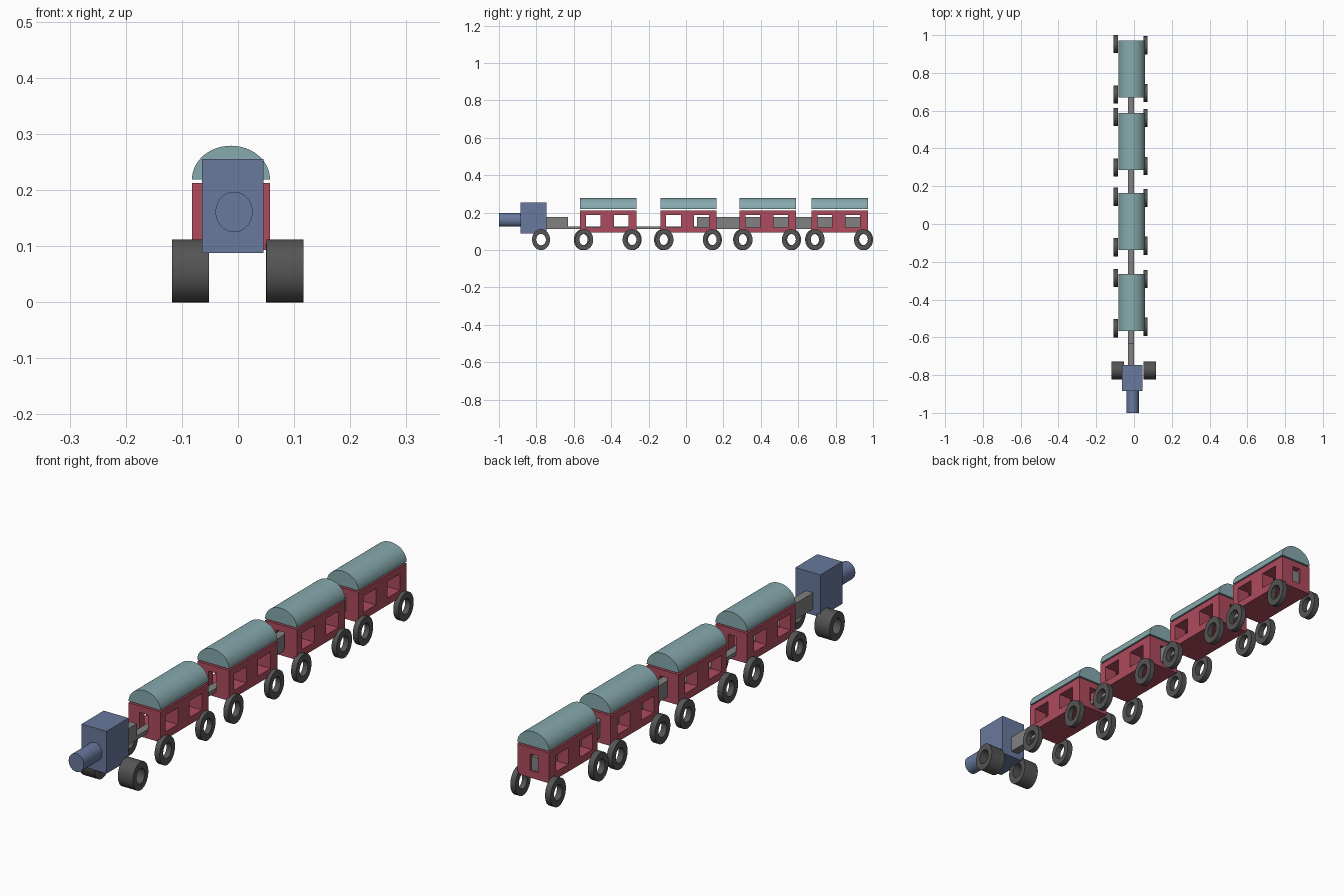
import bpy, bmesh, math

if "Cube" in bpy.data.objects:
    bpy.data.objects.remove(bpy.data.objects["Cube"])

def material(name, rgb):
    m = bpy.data.materials.new(name)
    m.diffuse_color = (*rgb, 1)
    m.use_nodes = True
    m.node_tree.nodes["Principled BSDF"].inputs["Base Color"].default_value = m.diffuse_color
    return m

BLUE = material("engine_blue", (0.14, 0.19, 0.34))
RED = material("carriage_red", (0.42, 0.07, 0.11))
TEAL = material("roof_teal", (0.24, 0.40, 0.42))
DARK = material("wheel_grey", (0.09, 0.09, 0.09))
GREY = material("coupler_grey", (0.22, 0.22, 0.22))

def finish(name, bm, mat, smooth=False):
    bmesh.ops.recalc_face_normals(bm, faces=bm.faces[:])
    me = bpy.data.meshes.new(name)
    bm.to_mesh(me)
    bm.free()
    me.materials.append(mat)
    ob = bpy.data.objects.new(name, me)
    bpy.context.collection.objects.link(ob)
    if smooth:
        bpy.ops.object.select_all(action='DESELECT')
        bpy.context.view_layer.objects.active = ob
        ob.select_set(True)
        bpy.ops.object.shade_smooth_by_angle(angle=math.radians(30))
    return ob

def box(name, x, y, z, mat):
    bm = bmesh.new()
    bmesh.ops.create_cube(bm, size=1)
    for v in bm.verts:
        v.co = [(a + b) / 2 + c * (b - a) for (a, b), c in zip((x, y, z), v.co)]
    return finish(name, bm, mat)

def extrude_profile(name, pts, axis, lo, hi, mat):
    """Solid prism from a 2D profile; axis 'y' takes (x, z) points."""
    bm = bmesh.new()
    a, b = [[bm.verts.new((p[0], t, p[1])) for p in pts] for t in (lo, hi)]
    n = len(pts)
    bm.faces.new(a)
    bm.faces.new(b)
    for i in range(n):
        j = (i + 1) % n
        bm.faces.new((a[i], a[j], b[j], b[i]))
    return finish(name, bm, mat, True)

def wheel(name, x0, x1, y, ry=0.048, rz=0.056, hole=0.54, n=48):
    """Open ring with its axis along x, slightly taller than long."""
    bm = bmesh.new()
    rings = []
    for x, s in ((x0, 1), (x1, 1), (x1, hole), (x0, hole)):
        rings.append([bm.verts.new((x, y + s * ry * math.cos(2 * math.pi * i / n),
                                    0.056 + s * rz * math.sin(2 * math.pi * i / n)))
                      for i in range(n)])
    for k in range(4):
        p, q = rings[k], rings[(k + 1) % 4]
        for i in range(n):
            j = (i + 1) % n
            bm.faces.new((p[i], p[j], q[j], q[i]))
    return finish(name, bm, DARK, True)

def carriage_body(name, y0):
    """Solid block with two window tunnels across and one door tunnel along."""
    xs = [-0.082, -0.034, 0.002, 0.057]
    ys = [y0 + d for d in (0, 0.031, 0.109, 0.181, 0.259, 0.301)]
    zs = [0.093, 0.122, 0.187, 0.213]
    size = (3, 5, 3)

    def solid(c):
        if any(not 0 <= c[k] < size[k] for k in range(3)):
            return False
        return not (c[2] == 1 and (c[0] == 1 or c[1] in (1, 3)))

    bm = bmesh.new()
    for i in range(3):
        for j in range(5):
            for k in range(3):
                c = (i, j, k)
                if not solid(c):
                    continue
                for ax in range(3):
                    for s in (0, 1):
                        nb = list(c)
                        nb[ax] += 2 * s - 1
                        if solid(nb):
                            continue
                        u, w = (ax + 1) % 3, (ax + 2) % 3
                        quad = []
                        for du, dw in ((0, 0), (1, 0), (1, 1), (0, 1)):
                            q = list(c)
                            q[ax] += s
                            q[u] += du
                            q[w] += dw
                            quad.append(bm.verts.new((xs[q[0]], ys[q[1]], zs[q[2]])))
                        bm.faces.new(quad)
    bmesh.ops.remove_doubles(bm, verts=bm.verts[:], dist=1e-5)
    return finish(name, bm, RED)

# Engine: block, round nose and two broad wheels
box("engine_block", (-0.064, 0.045), (-0.885, -0.747), (0.088, 0.255), BLUE)
nose = [(-0.007 + 0.033 * math.cos(2 * math.pi * i / 48),
         0.161 + 0.036 * math.sin(2 * math.pi * i / 48)) for i in range(48)]
extrude_profile("engine_nose", nose, 'y', -1.0, -0.885, BLUE)
wheel("engine_wheel_left", -0.118, -0.052, -0.775)
wheel("engine_wheel_right", 0.051, 0.117, -0.775)

# Coupling beam: thick front, thin middle, thick rear running through the cars
X = (-0.033, -0.001)
box("coupler_front", X, (-0.747, -0.63), (0.112, 0.176), GREY)
box("coupler_rod", X, (-0.63, 0.06), (0.112, 0.127), GREY)
box("coupler_rear", X, (0.06, 0.965), (0.112, 0.176), GREY)

# Four carriages with rounded roofs and four thin wheels each
arch = [(-0.0125 + 0.0695 * math.cos(math.pi * i / 32),
         0.219 + 0.06 * math.sin(math.pi * i / 32)) for i in range(33)]
for n, y0 in enumerate((-0.566, -0.137, 0.286, 0.671), 1):
    carriage_body(f"carriage_body_{n}", y0)
    extrude_profile(f"carriage_roof_{n}", arch, 'y', y0, y0 + 0.301, TEAL)
    for end, dl, dr in (("front", 0.014, 0.022), ("rear", 0.281, 0.275)):
        wheel(f"carriage_{n}_{end}_wheel_left", -0.108, -0.084, y0 + dl)
        wheel(f"carriage_{n}_{end}_wheel_right", 0.050, 0.072, y0 + dr)
